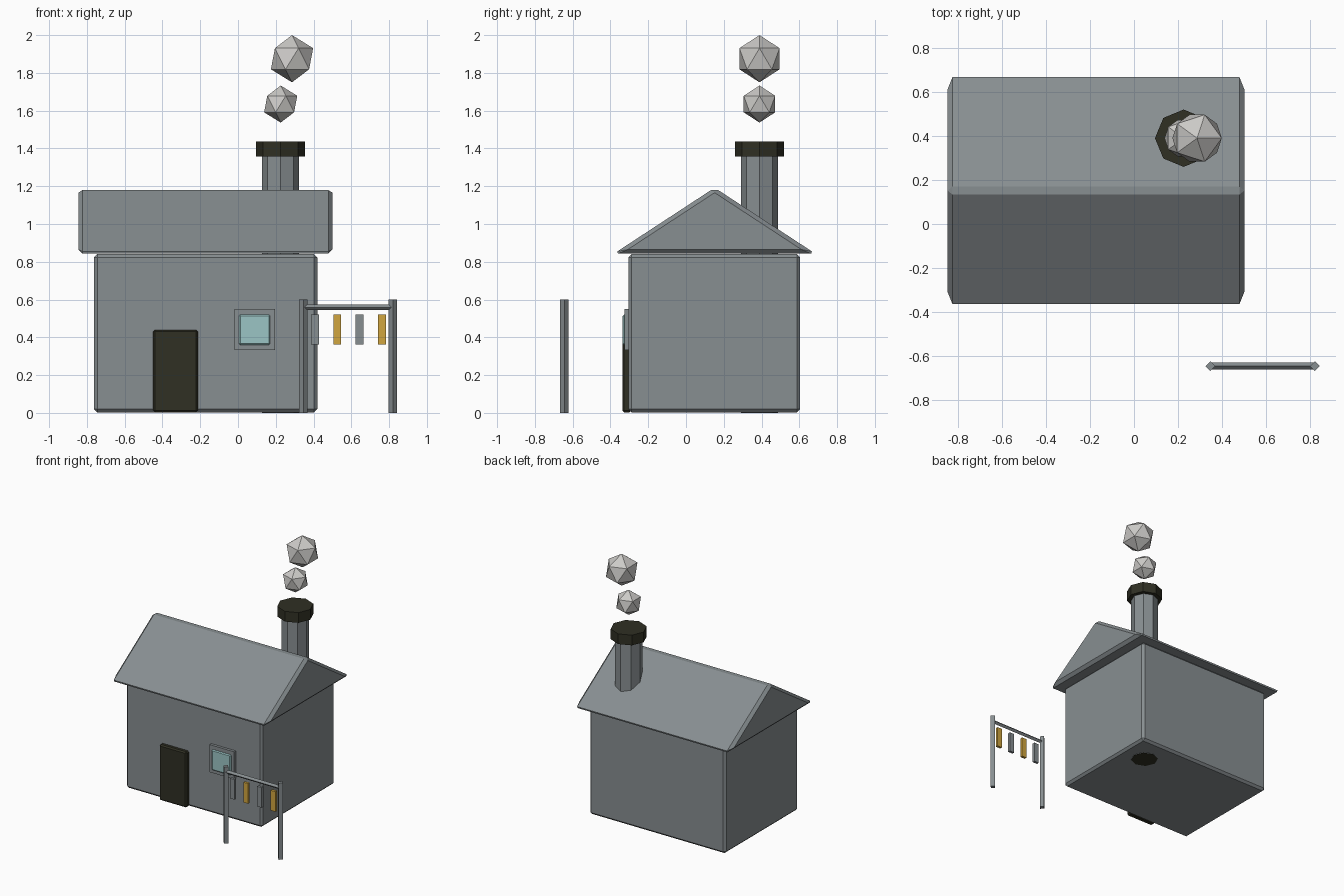
import bpy, bmesh, math

if "Cube" in bpy.data.objects:
    bpy.data.objects.remove(bpy.data.objects["Cube"])


def mat(name, rgb):
    m = bpy.data.materials.new(name)
    m.diffuse_color = (*rgb, 1)
    m.use_nodes = True
    m.node_tree.nodes["Principled BSDF"].inputs["Base Color"].default_value = m.diffuse_color
    return m


GREY = mat("slate grey", (0.245, 0.272, 0.283))
DARK = mat("dark olive", (0.029, 0.029, 0.017))
GLASS = mat("pale teal", (0.33, 0.56, 0.56))
GOLD = mat("gold", (0.64, 0.38, 0.05))
SMOKE = mat("smoke grey", (0.60, 0.59, 0.57))


def finish(name, material, bevel=0):
    ob = bpy.context.object
    ob.name = name
    ob.data.materials.append(material)
    if bevel:
        mod = ob.modifiers.new("bevel", 'BEVEL')
        mod.width = bevel
        mod.segments = 1
        mod.limit_method = 'ANGLE'
    return ob


def box(name, x, y, z, material, bevel=0):
    """Box from (min, max) ranges."""
    bpy.ops.mesh.primitive_cube_add(size=1, location=[sum(r) / 2 for r in (x, y, z)])
    ob = bpy.context.object
    size = [r[1] - r[0] for r in (x, y, z)]
    for v in ob.data.vertices:
        v.co = [c * s for c, s in zip(v.co, size)]
    return finish(name, material, bevel)


def rod(name, sides, radius, length, centre, material, rot=(0, 0, 0)):
    """Prism with corners on the axes."""
    bpy.ops.mesh.primitive_cylinder_add(vertices=sides, radius=radius, depth=length,
                                        location=centre, rotation=rot)
    return finish(name, material)


# House walls
box("house_walls", (-0.762, 0.42), (-0.305, 0.604), (0.003, 0.84), GREY, 0.017)

# Gable roof: bevelled triangular prism along x
mesh = bpy.data.meshes.new("roof")
roof = bpy.data.objects.new("roof", mesh)
bpy.context.collection.objects.link(roof)
bpy.context.view_layer.objects.active = roof
bm = bmesh.new()
gable = [(-0.382, 0.843), (0.685, 0.843), (0.1515, 1.192)]
tri = bm.faces.new([bm.verts.new((-0.845, y, z)) for y, z in gable])
ext = bmesh.ops.extrude_face_region(bm, geom=[tri], use_keep_orig=True)
bmesh.ops.translate(bm, vec=(1.345, 0, 0),
                    verts=[g for g in ext["geom"] if isinstance(g, bmesh.types.BMVert)])
bmesh.ops.recalc_face_normals(bm, faces=bm.faces)
bm.to_mesh(mesh)
bm.free()
finish("roof", GREY, 0.022)

# Chimney reaching the floor, with a dark underside, and its cap
CX, CY = 0.225, 0.389
chimney = rod("chimney", 8, 0.099, 1.37, (CX, CY, 0.685), GREY)
chimney.data.materials.append(DARK)
for p in chimney.data.polygons:
    if p.normal.z < -0.9:
        p.material_index = 1
rod("chimney_cap", 8, 0.13, 0.08, (CX, CY, 1.397), DARK)

# Smoke puffs
for i, (x, z, r) in enumerate([(0.226, 1.635, 0.098), (0.286, 1.875, 0.125)]):
    bpy.ops.mesh.primitive_ico_sphere_add(subdivisions=1, radius=r, location=(x, CY, z))
    finish(f"smoke_puff_{i + 1}", SMOKE)

# Door and window
box("door", (-0.45, -0.213), (-0.337, -0.29), (0.003, 0.44), DARK, 0.01)
box("window_frame", (-0.018, 0.195), (-0.326, -0.29), (0.334, 0.55), GREY)
box("window_glass", (0.005, 0.17), (-0.336, -0.30), (0.36, 0.52), GLASS, 0.007)

# Washing line: two posts, a bar and four hanging cloths
LY = -0.644
for name, x in (("left", 0.346), ("right", 0.82)):
    rod(f"line_post_{name}", 4, 0.022, 0.6, (x, LY, 0.3), GREY)
rod("line_bar", 4, 0.015, 0.474, (0.583, LY, 0.559), GREY, (0, math.pi / 2, 0))
for i in range(4):
    x = 0.407 + 0.1183 * i
    box(f"cloth_{i + 1}", (x - 0.0205, x + 0.0205), (LY - 0.01, LY + 0.01),
        (0.362, 0.52), GOLD if i % 2 else GREY)
